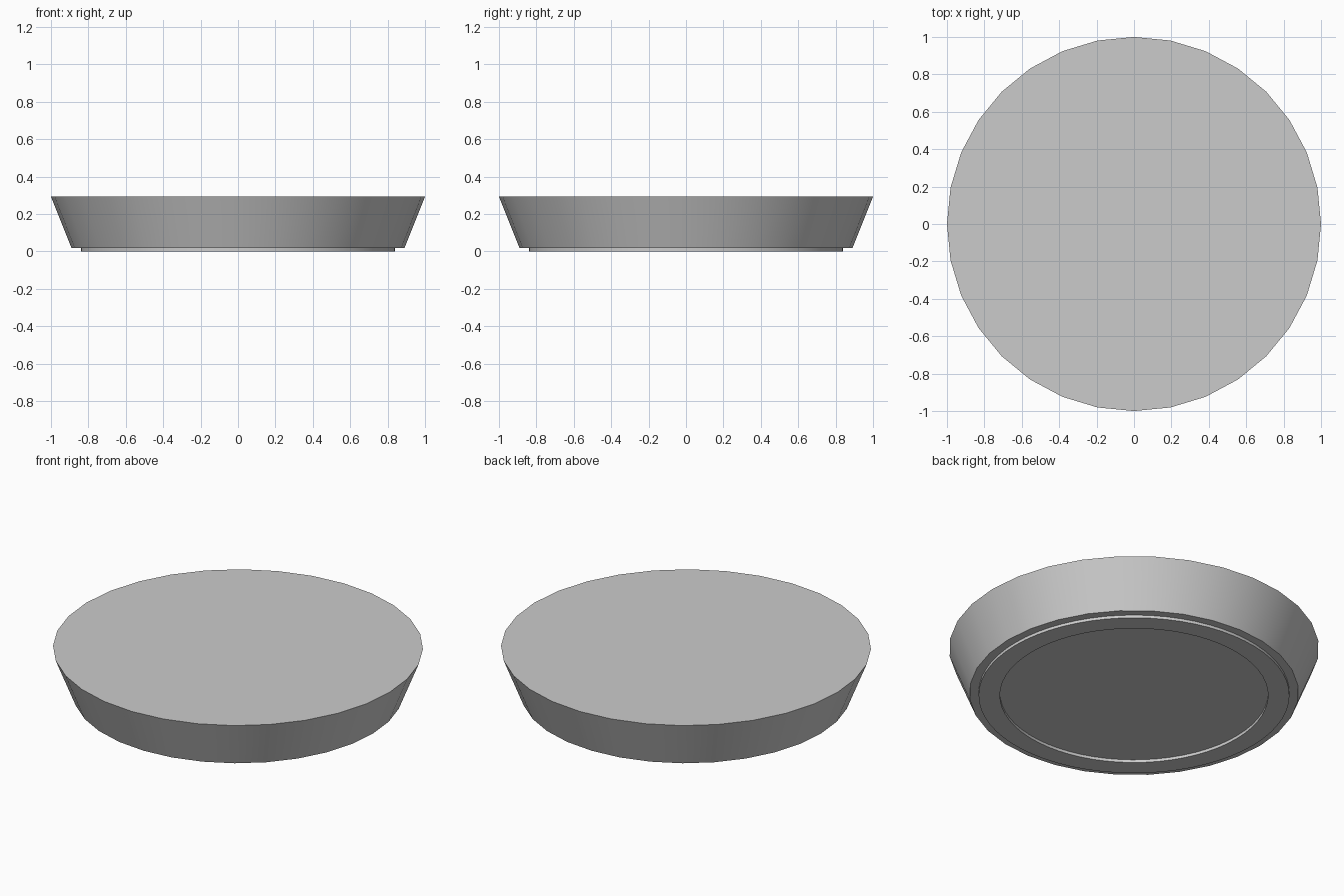
import bpy, bmesh, math

if "Cube" in bpy.data.objects:
    bpy.data.objects.remove(bpy.data.objects["Cube"])


def lathe(name, profile, segments, closed=False):
    """Revolve an (r, z) profile around z; open profiles get end caps."""
    bm = bmesh.new()
    rings = []
    for r, z in profile:
        rings.append([bm.verts.new((r * math.cos(2 * math.pi * i / segments),
                                    r * math.sin(2 * math.pi * i / segments), z))
                      for i in range(segments)])
    pairs = list(zip(rings, rings[1:]))
    if closed:
        pairs.append((rings[-1], rings[0]))
    else:
        bm.faces.new(rings[0])
        bm.faces.new(rings[-1])
    for a, b in pairs:
        for i in range(segments):
            j = (i + 1) % segments
            bm.faces.new((a[i], a[j], b[j], b[i]))
    bmesh.ops.recalc_face_normals(bm, faces=bm.faces)
    mesh = bpy.data.meshes.new(name)
    bm.to_mesh(mesh)
    bm.free()
    obj = bpy.data.objects.new(name, mesh)
    bpy.context.collection.objects.link(obj)
    bpy.ops.object.select_all(action='DESELECT')
    obj.select_set(True)
    bpy.context.view_layer.objects.active = obj
    bpy.ops.object.shade_smooth_by_angle(angle=math.radians(30))
    return obj


# Tapered solid disc
lathe("tapered_body", [(0.89, 0.017), (1.0, 0.293)], 32)

# Thin raised ring on the underside
lathe("foot_ring", [(0.725, 0.0), (0.84, 0.0), (0.84, 0.017), (0.725, 0.017)],
      64, closed=True)
